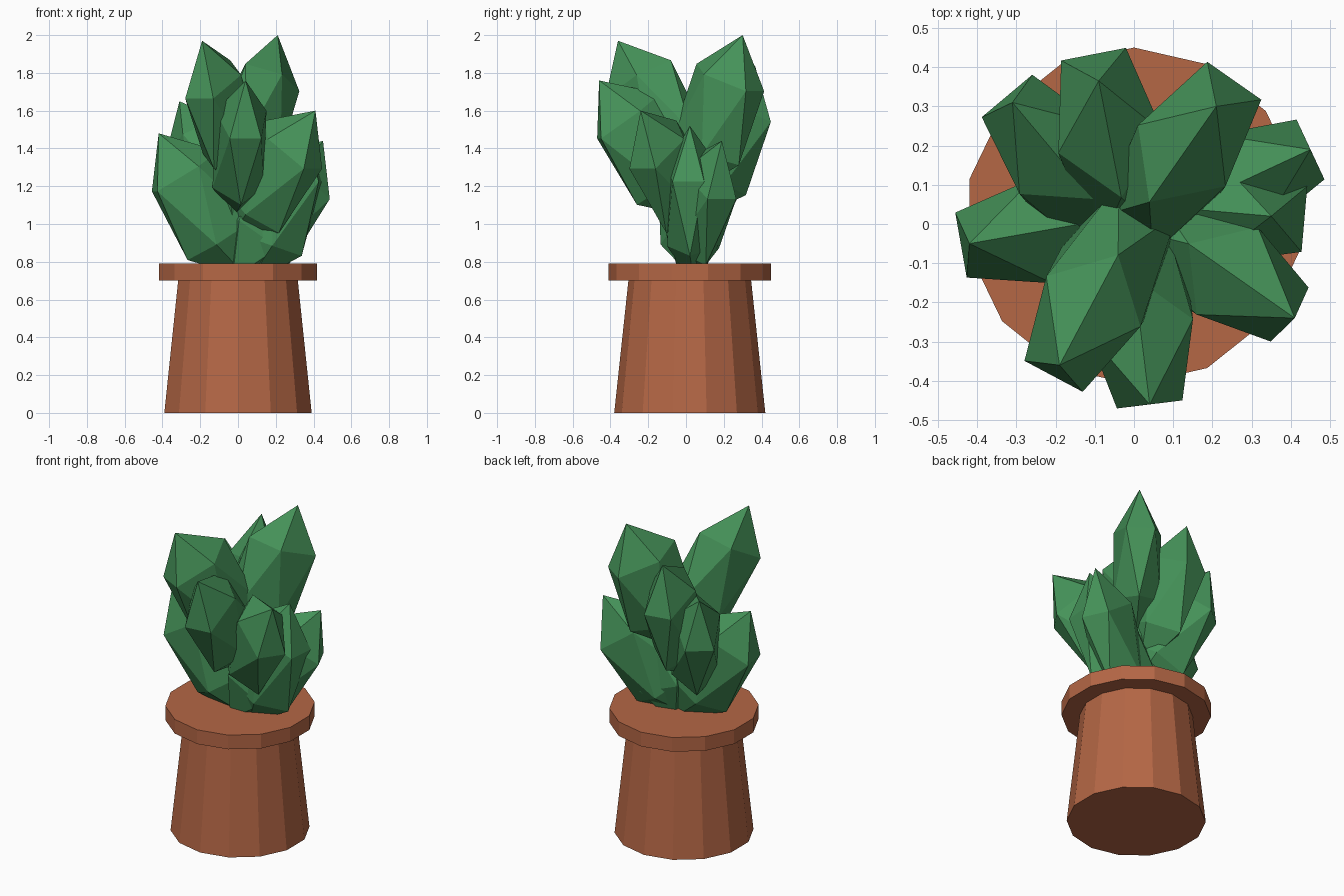
import bpy, bmesh
from math import sin, cos, radians, pi
from mathutils import Matrix, Vector

if "Cube" in bpy.data.objects:
    bpy.data.objects.remove(bpy.data.objects["Cube"])


def material(name, rgb):
    m = bpy.data.materials.new(name)
    m.diffuse_color = (*rgb, 1)
    m.use_nodes = True
    m.node_tree.nodes["Principled BSDF"].inputs["Base Color"].default_value = m.diffuse_color
    return m


TERRACOTTA = material("terracotta", (0.46, 0.135, 0.06))
GREEN = material("leaf_green", (0.06, 0.29, 0.10))


def finish(bm, name, mat):
    bmesh.ops.recalc_face_normals(bm, faces=bm.faces)
    me = bpy.data.meshes.new(name)
    bm.to_mesh(me)
    bm.free()
    me.materials.append(mat)
    ob = bpy.data.objects.new(name, me)
    bpy.context.collection.objects.link(ob)
    return ob


def frustum(name, r0, r1, z0, z1, sides=14, y=0.02):
    bm = bmesh.new()
    place = Matrix.Translation((0, y, (z0 + z1) / 2)) @ Matrix.Rotation(pi / 2, 4, 'Z')
    bmesh.ops.create_cone(bm, cap_ends=True, segments=sides, radius1=r0, radius2=r1,
                          depth=z1 - z0, matrix=Matrix.Translation((0, 0, 0)))
    # put a corner exactly on the back (+y) side
    c = max(bm.verts, key=lambda v: v.co.y).co
    turn = Vector((c.x, c.y)).angle_signed(Vector((0, 1)))
    bmesh.ops.transform(bm, verts=bm.verts, matrix=Matrix.Translation((0, y, (z0 + z1) / 2))
                        @ Matrix.Rotation(-turn, 4, 'Z'))
    return finish(bm, name, TERRACOTTA)


def leaf(name, tip, azimuth, tilt, half=0.45, depth=0.25, width=0.16):
    # stretched icosahedron whose top point is the leaf tip, leaning outwards
    a, t = radians(azimuth), radians(tilt)
    out = Vector((cos(a), sin(a), 0))
    up = Vector((0, 0, 1))
    axis = out * sin(t) + up * cos(t)
    inward = -out * cos(t) + up * sin(t)
    side = axis.cross(inward)
    rot = Matrix((inward, side, axis)).transposed().to_4x4()
    bm = bmesh.new()
    bmesh.ops.create_icosphere(bm, subdivisions=1, radius=1)
    bmesh.ops.transform(bm, verts=bm.verts,
                        matrix=Matrix.Translation(Vector(tip) - axis * half) @ rot
                        @ Matrix.Diagonal((depth, width, half, 1)))
    return finish(bm, name, GREEN)


# pot
frustum("pot_body", 0.40, 0.325, 0, 0.70)
frustum("pot_rim", 0.43, 0.43, 0.70, 0.79)

# leaves, spiralling down from the top: tip, azimuth, lean
LEAVES = [
    ((0.21, 0.30, 2.00), 55, 21),
    ((-0.19, -0.36, 1.97), 242, 30),
    ((-0.09, 0.365, 1.84), 101, 23),
    ((0.04, -0.46, 1.76), 277, 36),
    ((-0.31, 0.31, 1.65), 130, 32),
    ((0.41, -0.24, 1.60), 325, 39),
    ((0.35, 0.02, 1.52), -5, 20),
    ((-0.42, -0.05, 1.48), 190, 32),
    ((0.45, 0.19, 1.44), 25, 36),
]
for i, (tip, az, lean) in enumerate(LEAVES, 1):
    leaf(f"leaf_{i}", tip, az, lean)
